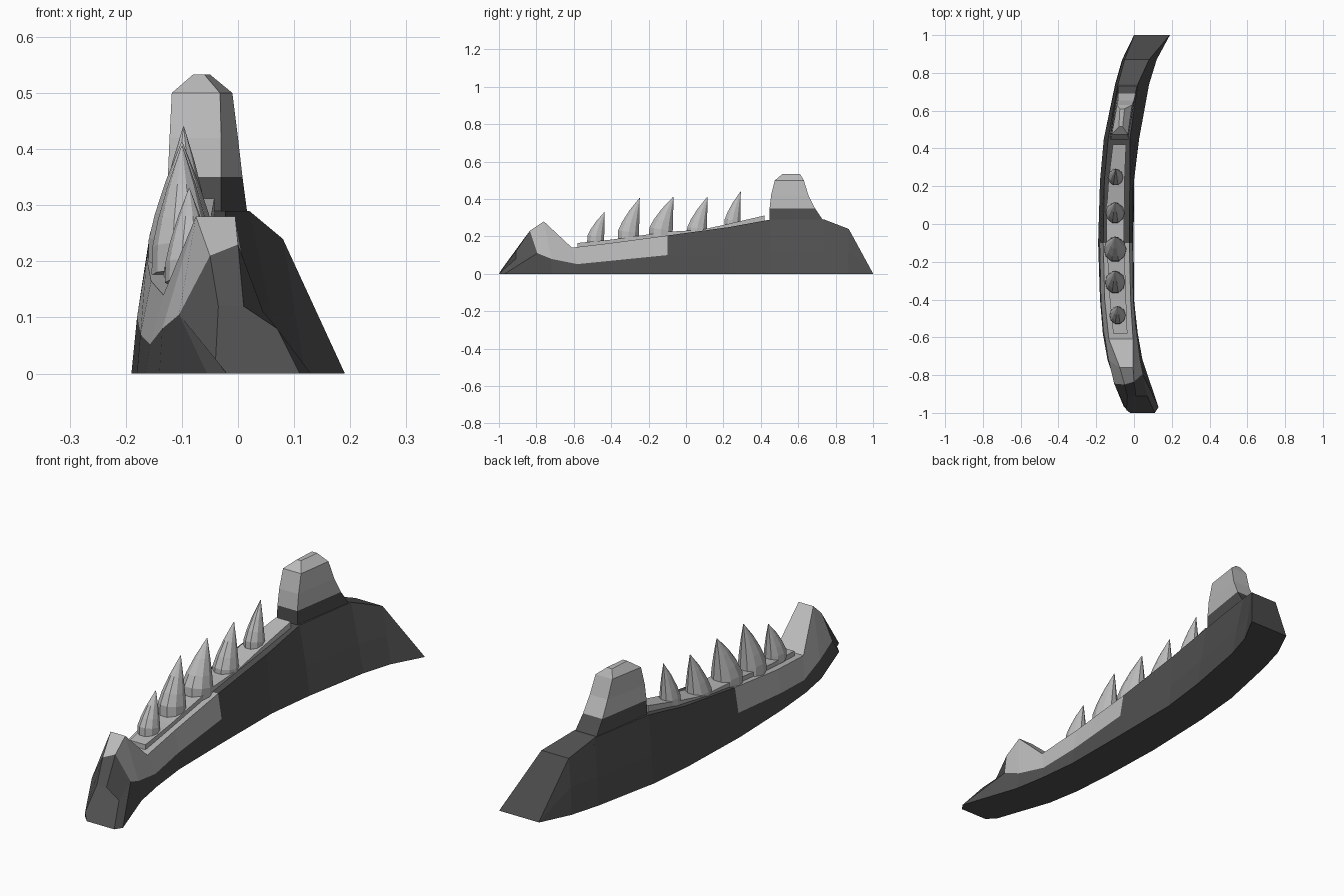
import bpy, bmesh, math


def material(name, v):
    m = bpy.data.materials.new(name)
    m.diffuse_color = (v, v, v, 1)
    return m


dark = material("dark_grey", 0.08)
light = material("light_grey", 0.5)


def loft(name, rings, is_light):
    """Skin a list of equal-length point rings and cap both ends."""
    bm = bmesh.new()
    vs = [[bm.verts.new(p) for p in r] for r in rings]
    n = len(rings[0])
    for i in range(len(rings) - 1):
        for j in range(n):
            k = (j + 1) % n
            f = bm.faces.new((vs[i][j], vs[i][k], vs[i + 1][k], vs[i + 1][j]))
            f.material_index = int(is_light(i, j))
    for i, r in ((0, vs[0]), (len(rings) - 1, vs[-1])):
        bm.faces.new(r).material_index = int(is_light(i, -1))
    bmesh.ops.recalc_face_normals(bm, faces=bm.faces)
    me = bpy.data.meshes.new(name)
    bm.to_mesh(me)
    bm.free()
    me.materials.append(dark)
    me.materials.append(light)
    ob = bpy.data.objects.new(name, me)
    bpy.context.collection.objects.link(ob)
    return ob


# Curved base: sections of bottom, bevel and top edges
def section(yb, bl, br, ym, ml, mr, zm, yt, tl, tr, zt):
    return [(bl, yb, 0), (ml, ym, zm), (tl, yt, zt),
            (tr, yt, zt), (mr, ym, zm), (br, yb, 0)]


stations = [
    (-0.72, -.14, .045, -.72, -.135, .03, .08, -.76, -.075, -.005, .28),
    (-0.58, -.165, .02, -.58, -.157, .012, .052, -.61, -.133, -.005, .14),
    (-0.40, -.18, .0, -.40, -.174, -.004, .07, -.40, -.155, -.018, .165),
    (-0.10, -.19, -.002, -.10, -.18, -.008, .10, -.10, -.163, -.025, .205),
    (0.23, -.18, .0, .23, -.172, -.008, .10, .23, -.157, -.022, .25),
    (0.45, -.16, .027, .45, -.151, .01, .12, .45, -.137, -.022, .29),
    (0.74, -.1, .08, .74, -.096, .057, .12, .74, -.085, .02, .29),
    (0.87, -.063, .12, .87, -.06, .10, .12, .87, -.05, .08, .24),
    (1.00, 0, .19, 1.0, 0, .19, .001, 1.0, .001, .189, .002),
]
nose = [(-.055, -.965, 0), (-.105, -.845, .105), (-.05, -.85, .21),
        (.0, -.835, .23), (.045, -.795, .11), (.13, -.97, 0)]
tip = [(-.02, -1, 0), (-.04, -.985, .025), (-.035, -.91, .12),
       (.01, -.91, .12), (.07, -.91, .08), (.11, -1, 0)]
loft("curved_base", [tip, nose] + [section(*s) for s in stations],
     lambda i, j: 1 <= i <= 4 and 1 <= j <= 3)

# Thin raised strip carrying the spikes
strip = [(-.58, -.11, -.035, .165), (-.40, -.128, -.042, .183),
         (-.10, -.145, -.052, .225), (.08, -.145, -.052, .235),
         (.23, -.135, -.05, .268), (.42, -.112, -.042, .312)]
loft("spike_strip", [[(a, y, z - .06), (a, y, z), (b, y, z), (b, y, z - .06)]
                     for y, a, b, z in strip], lambda i, j: True)


# Backward-curving spikes
def spike(name, x, y, r, z0, tip_y, tip_z):
    rings = []
    for t, k in ((-.12, 1), (.12, .98), (.35, .8), (.65, .48), (1, .02)):
        back = (y + r) * (1 - max(t, 0)) + tip_y * max(t, 0)
        z = z0 + (tip_z - z0) * t
        rings.append([(x + .9 * r * k * math.cos(a),
                       back - r * k + r * k * math.sin(a),
                       z - .15 * r * k * math.sin(a))
                      for a in (2 * math.pi * s / 10 for s in range(10))])
    loft(name, rings, lambda i, j: True)


for n, s in enumerate([(-.087, -.483, .048, .18, -.435, .33),
                       (-.1, -.308, .06, .20, -.247, .405),
                       (-.1, -.135, .067, .215, -.066, .412),
                       (-.1, .058, .056, .22, .116, .412),
                       (-.097, .248, .045, .265, .293, .44)]):
    spike(f"spike_{n + 1}", *s)

# Tall blunt horn at the back
horn = [  # z, front y, back y, left/right x at front, left/right x at back
    (.26, .448, .75, -.13, -.03, -.085, .02),
    (.35, .447, .69, -.125, -.03, -.085, .008),
    (.42, .455, .655, -.122, -.03, -.085, .0),
    (.50, .475, .63, -.118, -.032, -.09, -.01),
    (.533, .515, .61, -.08, -.06, -.075, -.05)]
loft("rear_horn", [[(a, f, z), (b, f, z), (d, k, z), (c, k, z)]
                   for z, f, k, a, b, c, d in horn], lambda i, j: i >= 1)
